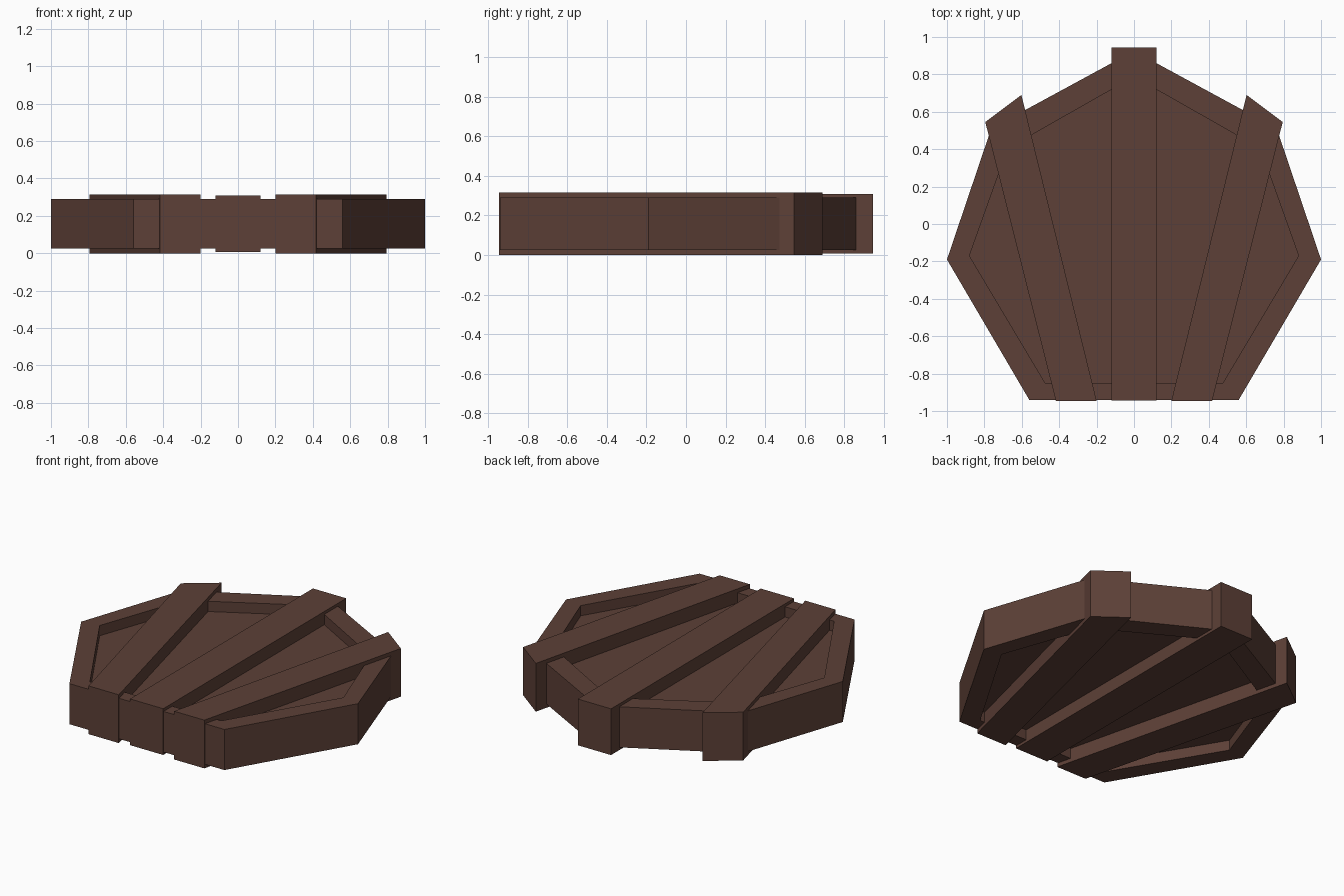
import bpy, bmesh

if "Cube" in bpy.data.objects:
    bpy.data.objects.remove(bpy.data.objects["Cube"])

brown = bpy.data.materials.new("dark brown wood")
brown.diffuse_color = (0.109, 0.051, 0.038, 1)
brown.use_nodes = True
brown.node_tree.nodes["Principled BSDF"].inputs["Base Color"].default_value = brown.diffuse_color


def finish(name, bm):
    bmesh.ops.recalc_face_normals(bm, faces=bm.faces)
    me = bpy.data.meshes.new(name)
    bm.to_mesh(me)
    bm.free()
    me.materials.append(brown)
    ob = bpy.data.objects.new(name, me)
    bpy.context.collection.objects.link(ob)
    return ob


def stack(name, rings):
    """Bridge a list of (outline, z) loops and cap both ends."""
    bm = bmesh.new()
    loops = [[bm.verts.new((x, y, z)) for x, y in pts] for pts, z in rings]
    n = len(loops[0])
    for a, b in zip(loops, loops[1:]):
        for i in range(n):
            j = (i + 1) % n
            bm.faces.new((a[i], a[j], b[j], b[i]))
    bm.faces.new(loops[0])
    bm.faces.new(loops[-1])
    return finish(name, bm)


def heptagon(apex, right):
    return [(0, apex)] + right + [(-x, y) for x, y in reversed(right)]


# Seven-sided body: raised rim around a panel recessed on both faces
outer = heptagon(0.925, [(0.763, 0.511), (1.0, -0.19), (0.56, -0.94)])
inner = heptagon(0.787, [(0.675, 0.404), (0.88, -0.17), (0.475, -0.85)])
stack("rimmed_panel", [(inner, 0.092), (inner, 0.025), (outer, 0.025),
                       (outer, 0.29), (inner, 0.29), (inner, 0.223)])

# Middle slat
stack("middle_slat", [([(-0.12, -0.943), (0.12, -0.943), (0.12, 0.945), (-0.12, 0.945)], z)
                      for z in (0.007, 0.309)])

# Slanted side slats, mirrored
slat = [(0.2, -0.945), (0.418, -0.945), (0.795, 0.545), (0.602, 0.69)]
for side, s in (("right", 1), ("left", -1)):
    stack(side + "_slat", [([(s * x, y) for x, y in slat], z) for z in (0.0, 0.315)])
